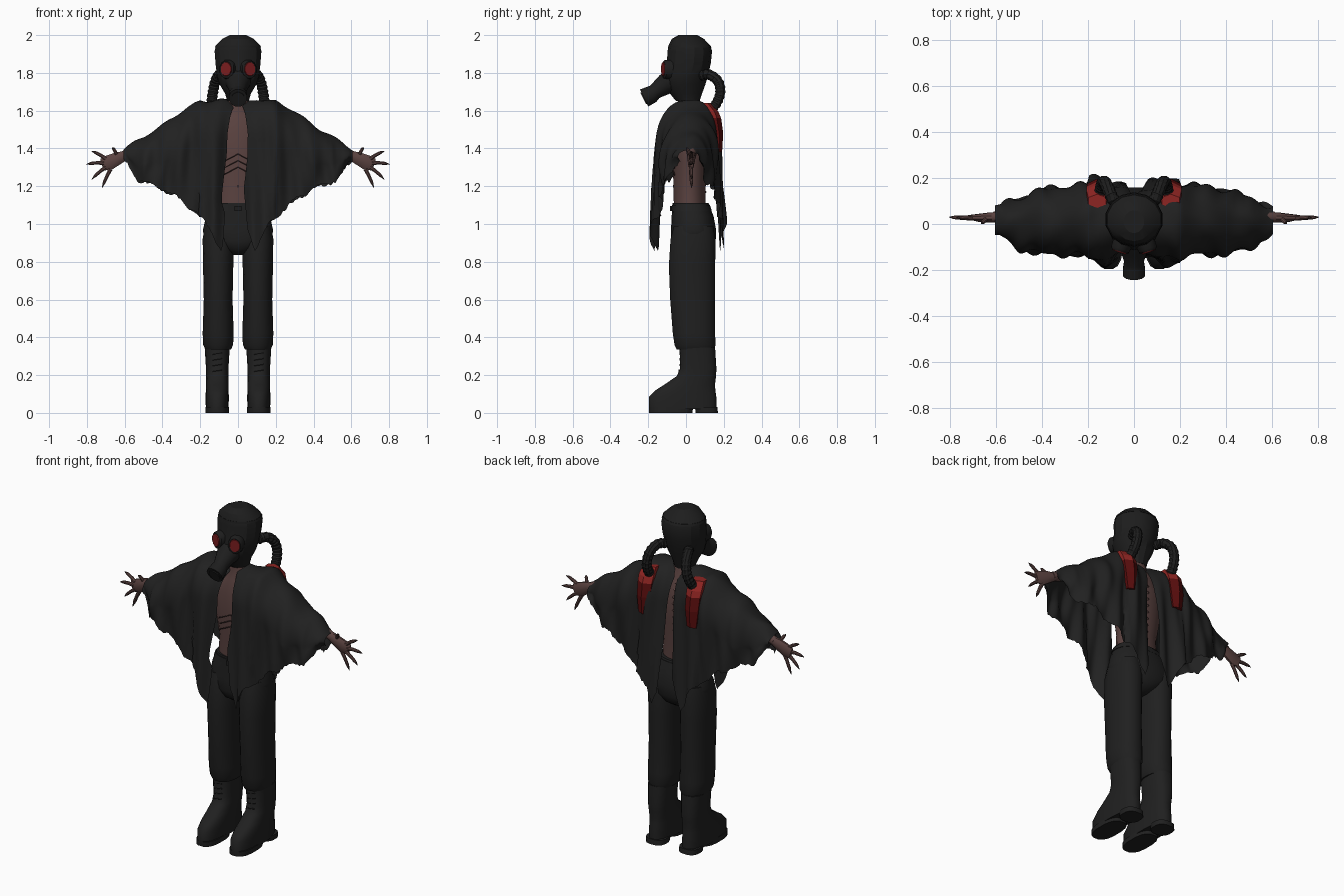
import bpy, bmesh, math, random
from mathutils import Vector

random.seed(4)

def mat(name, r, g, b):
    m = bpy.data.materials.new(name)
    m.diffuse_color = (r, g, b, 1)
    return m

CLOTH = mat("black cloth", 0.015, 0.015, 0.015)
MASK = mat("black rubber", 0.0125, 0.0125, 0.0125)
TROUSER = mat("charcoal trousers", 0.014, 0.014, 0.014)
LEATHER = mat("boot leather", 0.0145, 0.0145, 0.0145)
SKIN = mat("brown skin", 0.105, 0.056, 0.052)
DARKSKIN = mat("dark skin", 0.035, 0.02, 0.019)
LENS = mat("red lens", 0.19, 0.012, 0.013)
RED = mat("bright red", 0.27, 0.018, 0.016)
DARKRED = mat("dark red", 0.10, 0.004, 0.004)

def lerp_table(tab, x):
    if x <= tab[0][0]:
        return tab[0][1]
    for (a, p), (b, q) in zip(tab, tab[1:]):
        if x <= b:
            return p + (q - p) * (x - a) / (b - a)
    return tab[-1][1]

def finish(name, bm, mats, angle=40, rule=None):
    bmesh.ops.recalc_face_normals(bm, faces=bm.faces)
    if rule:
        for f in bm.faces:
            f.material_index = rule(f.calc_center_median())
    me = bpy.data.meshes.new(name)
    bm.to_mesh(me)
    bm.free()
    ob = bpy.data.objects.new(name, me)
    bpy.context.collection.objects.link(ob)
    for m in mats:
        me.materials.append(m)
    bpy.ops.object.select_all(action='DESELECT')
    ob.select_set(True)
    bpy.context.view_layer.objects.active = ob
    if angle:
        bpy.ops.object.shade_smooth_by_angle(angle=math.radians(angle))
    return ob

def bridge(name, rings, mats, angle=40, rule=None):
    """Closed skin over a list of equal rings of points."""
    bm = bmesh.new()
    vs = [[bm.verts.new(p) for p in r] for r in rings]
    n = len(vs[0])
    for a, b in zip(vs, vs[1:]):
        for i in range(n):
            bm.faces.new((a[i], a[(i + 1) % n], b[(i + 1) % n], b[i]))
    bm.faces.new(vs[0])
    bm.faces.new(vs[-1])
    return finish(name, bm, mats, angle, rule)

def oval(n, e):
    for i in range(n):
        a = 2 * math.pi * (i + 0.5) / n
        c, s = math.cos(a), math.sin(a)
        yield (math.copysign(abs(c) ** (2 / e), c), math.copysign(abs(s) ** (2 / e), s))

def loft(name, rows, mats, cx=0, n=16, e=2, angle=40, rule=None):
    """Horizontal rings; rows are (cy, z, rx, ry)."""
    rings = [[Vector((cx + u * rx, cy + v * ry, z)) for u, v in oval(n, e)] for cy, z, rx, ry in rows]
    return bridge(name, rings, mats, angle, rule)

def tube(name, pts, radii, m, ref=(0, 1, 0), n=8, angle=40):
    """Rings along a path; each radius is (across, along ref)."""
    pts = [Vector(p) for p in pts]
    rings = []
    for i, p in enumerate(pts):
        t = (pts[min(i + 1, len(pts) - 1)] - pts[max(i - 1, 0)]).normalized()
        side = t.cross(Vector(ref)).normalized()
        up = side.cross(t)
        rings.append([p + side * u * radii[i][0] + up * v * radii[i][1] for u, v in oval(n, 2)])
    return bridge(name, rings, [m], angle)

def curve_points(pts, steps):
    """Catmull-Rom resampling."""
    P = [Vector(p) for p in pts]
    P = [2 * P[0] - P[1]] + P + [2 * P[-1] - P[-2]]
    out = []
    for k in range(1, len(P) - 2):
        a, b, c, d = P[k - 1:k + 3]
        for s in range(steps):
            t = s / steps
            out.append(0.5 * (2 * b + (c - a) * t + (2 * a - 5 * b + 4 * c - d) * t * t
                              + (3 * b - a - 3 * c + d) * t ** 3))
    return out + [P[-2]]

# Head and mask
loft("hood_head", [(0.01, 1.65, 0.058, 0.062), (0.0, 1.69, 0.07, 0.085), (-0.005, 1.74, 0.1, 0.108),
                   (0.0, 1.79, 0.115, 0.118), (0.015, 1.85, 0.122, 0.116), (0.02, 1.915, 0.127, 0.118),
                   (0.018, 1.945, 0.12, 0.11), (0.01, 1.98, 0.085, 0.085), (0.01, 2.0, 0.045, 0.05)],
     [MASK], n=14, angle=25)
loft("hood_band", [(0.02, 1.934, 0.125, 0.115), (0.018, 1.946, 0.121, 0.111)], [MASK], n=14)
tube("mask_snout", [(0, -0.04, 1.775), (0, -0.11, 1.74), (0, -0.165, 1.70), (0, -0.18, 1.687), (0, -0.222, 1.667)],
     [(0.075, 0.085), (0.058, 0.06), (0.042, 0.042), (0.048, 0.048), (0.052, 0.05)], MASK, ref=(1, 0, 0), n=12)
tube("snout_grille", [(0, -0.22, 1.668), (0, -0.226, 1.665)], [(0.035, 0.035)] * 2, TROUSER, ref=(1, 0, 0), n=12)

for s in (-1, 1):
    side = "left" if s > 0 else "right"
    # Eye pieces
    tube("eye_rim_" + side, [(s * 0.045, -0.07, 1.815), (s * 0.061, -0.112, 1.82), (s * 0.063, -0.119, 1.82)],
         [(0.046, 0.056), (0.042, 0.05), (0.034, 0.042)], MASK, ref=(0, 0, 1), n=12)
    tube("eye_lens_" + side, [(s * 0.062, -0.116, 1.82), (s * 0.0645, -0.123, 1.82)],
         [(0.032, 0.039), (0.029, 0.036)], LENS, ref=(0, 0, 1), n=12)
    # Ribbed hoses and the red tanks they feed
    hp = curve_points([(s * 0.075, 0.08, 1.785), (s * 0.1, 0.125, 1.79), (s * 0.12, 0.17, 1.755),
                       (s * 0.132, 0.182, 1.70), (s * 0.14, 0.165, 1.645), (s * 0.145, 0.13, 1.60)], 5)
    tube("hose_" + side, hp, [(0.029, 0.029) if i % 2 else (0.025, 0.025) for i in range(len(hp))],
         MASK, ref=(1, 0, 0), n=10, angle=30)
    loft("back_tank_" + side, [(0.10, 1.64, 0.045, 0.03), (0.13, 1.595, 0.055, 0.042),
                               (0.14, 1.56, 0.053, 0.046), (0.155, 1.48, 0.05, 0.042), (0.165, 1.38, 0.036, 0.026)],
         [RED, DARKRED], cx=s * 0.16, n=6, angle=0, rule=lambda c: 0 if c.z > 1.575 else 1)

# Torso with ribs, navel and spine
loft("torso", [(0.02, 1.06, 0.13, 0.085), (0.018, 1.2, 0.122, 0.085), (0.02, 1.33, 0.145, 0.092),
               (0.02, 1.48, 0.165, 0.095), (0.02, 1.57, 0.13, 0.075), (0.015, 1.62, 0.06, 0.058),
               (0.01, 1.69, 0.055, 0.055)], [SKIN], n=20, angle=60)
for z in (1.30, 1.335, 1.37):
    tube("rib_line", [(x, -0.071 + 1.6 * x * x, z - 0.5 * abs(x)) for x in (-0.08, -0.04, 0, 0.04, 0.08)],
         [(0.003, 0.004)] * 5, DARKSKIN, n=6)
tube("navel", [(0, -0.06, 1.2), (0, -0.07, 1.2)], [(0.007, 0.008)] * 2, DARKSKIN, ref=(0, 0, 1))
for k in range(11):
    z = 1.17 + k * 0.04
    y = lerp_table([(1.17, 0.098), (1.33, 0.106), (1.48, 0.11), (1.58, 0.085)], z)
    loft("spine_knob", [(y - 0.01, z - 0.014, 0.008, 0.01), (y, z, 0.014, 0.012), (y - 0.01, z + 0.014, 0.008, 0.01)],
         [SKIN], n=8)

# Arms and hands
tips = [(0.665, 1.405), (0.775, 1.385), (0.805, 1.315), (0.775, 1.235), (0.72, 1.19)]
roots = [(0.64, 1.36), (0.70, 1.345), (0.71, 1.322), (0.70, 1.30), (0.675, 1.29)]
for s in (-1, 1):
    side = "left" if s > 0 else "right"
    tube("arm_" + side, [(s * 0.13, 0.02, 1.55), (s * 0.2, 0.02, 1.545), (s * 0.4, 0.025, 1.45), (s * 0.61, 0.03, 1.36)],
         [(0.05, 0.05), (0.05, 0.05), (0.038, 0.038), (0.026, 0.024)], SKIN, n=10)
    tube("palm_" + side, [(s * 0.59, 0.03, 1.365), (s * 0.63, 0.028, 1.35), (s * 0.68, 0.027, 1.326), (s * 0.72, 0.03, 1.314)],
         [(0.024, 0.022), (0.034, 0.022), (0.042, 0.017), (0.034, 0.009)], SKIN, n=10)
    for k, ((tx, tz), (rx, rz)) in enumerate(zip(tips, roots)):
        y = 0.0 if k == 0 else 0.03
        P = [(s * (rx + (tx - rx) * t), 0.025 + (y - 0.025) * t, rz + (tz - rz) * t + 0.005 * math.sin(3.1 * t))
             for t in (0, 0.35, 0.7, 0.8, 1)]
        tube("finger_" + side, P[:4], [(0.012, 0.011), (0.01, 0.01), (0.009, 0.009), (0.007, 0.007)], SKIN)
        tube("claw_" + side, P[3:], [(0.007, 0.007), (0.001, 0.001)], DARKSKIN, n=6)

# Ragged open cape, one half on each arm
TOP = [(0, 1.635), (0.1, 1.66), (0.2, 1.655), (0.3, 1.59), (0.4, 1.53), (0.5, 1.46), (0.61, 1.39)]
HEM = [(0.02, 1.06), (0.06, 0.95), (0.09, 0.86), (0.13, 0.94), (0.18, 1.02), (0.25, 1.08), (0.32, 1.14),
       (0.4, 1.185), (0.53, 1.235), (0.58, 1.31), (0.61, 1.34)]
FRONT = [(0.03, -0.12), (0.13, -0.155), (0.25, -0.135), (0.4, -0.13), (0.5, -0.11), (0.61, -0.035)]
BACK = [(0.02, 0.145), (0.15, 0.175), (0.3, 0.165), (0.4, 0.15), (0.5, 0.115), (0.61, 0.07)]
# Inner edges of the openings, from the neck down
EDGE = {(1, 0): [(0, 0.0), (0.2, 0.035), (0.4, 0.052), (0.55, 0.05), (0.8, 0.03), (1, 0.05)],
        (-1, 0): [(0, 0.0), (0.2, 0.035), (0.4, 0.055), (0.55, 0.06), (0.76, 0.088), (0.87, 0.068), (1, 0.08)],
        (1, 1): [(0, 0.0), (0.25, 0.012), (0.5, 0.03), (0.75, 0.04), (1, 0.06)],
        (-1, 1): [(0, 0.0), (0.25, 0.01), (0.5, 0.025), (0.75, 0.035), (1, 0.03)]}
NX, NV = 56, 22
for s in (-1, 1):
    bm = bmesh.new()
    jag = [[random.uniform(-0.007, 0.007) for _ in range(NX + 1)] for _ in range(2)]
    grid = []
    for j in range(-NV, NV + 1):
        a, back = abs(j) / NV, int(j > 0)
        row = []
        for i in range(NX + 1):
            edge = max(lerp_table(EDGE[(s, back)], a), 0.06 - 0.3 * a)     # opens around the neck
            x = edge + (0.605 - edge) * i / NX
            zt = lerp_table(TOP, x) + 0.006 * math.sin(38 * x + s)
            zl = lerp_table(HEM, x) + jag[back][i] + 0.01 * math.sin(45 * x + s + back)
            yo = lerp_table(BACK if back else FRONT, x)
            drop = min(0.2, 0.6 * (zt - zl))
            if a < 0.45:                                  # rounded shoulder
                q = a / 0.45 * math.pi / 2
                y, z = 0.02 + (yo - 0.02) * math.sin(q), zt - drop * (1 - math.cos(q))
            else:                                         # hanging sheet
                q = (a - 0.45) / 0.55
                y, z = yo * (1 + 0.17 * q * (x < 0.2)), zt - drop + (zl - zt + drop) * q
            fold = math.sin(36 * x + 2 * s + 3 * a) + 0.6 * math.sin(64 * x - 4 * a + back)
            y += 0.011 * min(1, 2 * a) * fold
            z += 0.006 * math.sin(30 * y + 25 * x) * (1 - a)
            row.append(bm.verts.new((s * x, y, z)))
        grid.append(row)
    for r, q in zip(grid, grid[1:]):
        for i in range(NX):
            bm.faces.new((r[i], r[i + 1], q[i + 1], q[i]))
    finish("cape_" + ("left" if s > 0 else "right"), bm, [CLOTH], 70)

# Trousers and belt
loft("trouser_seat", [(0.035, 0.835, 0.03, 0.06), (0.036, 0.865, 0.09, 0.105), (0.038, 0.91, 0.18, 0.12),
                      (0.04, 0.97, 0.187, 0.12), (0.035, 1.04, 0.17, 0.112), (0.025, 1.11, 0.14, 0.096)],
     [TROUSER], n=24, e=2.3, angle=60)
loft("belt", [(0.03, 1.07, 0.16, 0.107), (0.026, 1.10, 0.148, 0.102)], [LEATHER], n=24, e=2.3)
tube("belt_buckle", [(0, -0.07, 1.082), (0, -0.086, 1.082)], [(0.026, 0.02)] * 2, MASK, ref=(0, 0, 1), n=4)
for s in (-1, 1):
    side = "left" if s > 0 else "right"
    cx = s * 0.105
    loft("trouser_leg_" + side, [(0.05, 0.335, 0.068, 0.10), (0.048, 0.36, 0.08, 0.11), (0.042, 0.42, 0.083, 0.113),
                                 (0.035, 0.6, 0.077, 0.12), (0.032, 0.78, 0.081, 0.124), (0.037, 0.92, 0.083, 0.12),
                                 (0.04, 0.99, 0.072, 0.105)], [TROUSER], cx=cx, n=20, e=2.2, angle=60)
    # Boots with sole, heel and laces
    bx = s * 0.11
    loft("boot_" + side, [(-0.018, 0.02, 0.061, 0.18), (-0.018, 0.085, 0.062, 0.18), (-0.003, 0.12, 0.061, 0.16),
                          (0.02, 0.15, 0.06, 0.135), (0.055, 0.195, 0.059, 0.105), (0.065, 0.235, 0.06, 0.097),
                          (0.06, 0.345, 0.067, 0.095)], [LEATHER], cx=bx, n=20, e=2.5)
    loft("boot_sole_" + side, [(-0.08, 0, 0.062, 0.117), (-0.08, 0.03, 0.062, 0.118)], [LEATHER], cx=bx, n=16, e=2.6)
    loft("boot_heel_" + side, [(0.11, 0, 0.06, 0.06), (0.107, 0.03, 0.061, 0.06)], [LEATHER], cx=bx, n=16, e=2.6)
    for k in range(4):
        z = 0.22 + k * 0.03
        y = lerp_table([(0.2, -0.046), (0.235, -0.03), (0.34, -0.033)], z)
        tube("boot_lace_" + side, [(bx - 0.025, y, z), (bx + 0.025, y, z + 0.008)], [(0.003, 0.003)] * 2, MASK, n=6)
